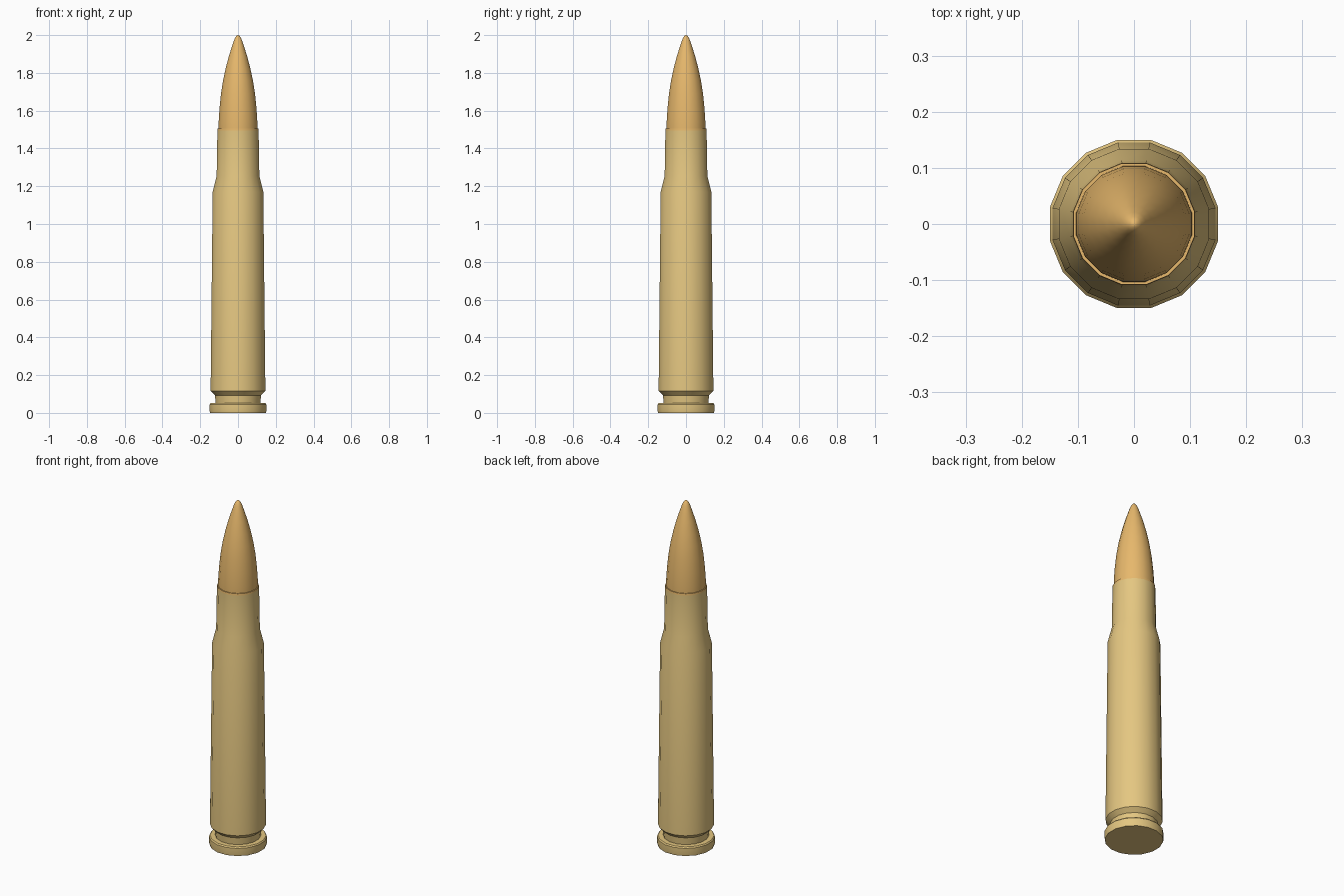
import bpy, bmesh, math

if "Cube" in bpy.data.objects:
    bpy.data.objects.remove(bpy.data.objects["Cube"])

SIDES = 16
K = 1 / math.cos(math.pi / SIDES)  # flat-to-flat half width -> corner radius


def material(name, colour):
    m = bpy.data.materials.new(name)
    m.diffuse_color = colour
    m.use_nodes = True
    m.node_tree.nodes["Principled BSDF"].inputs["Base Color"].default_value = m.diffuse_color
    return m


def lathe(name, profile, mat, angle):
    """Revolve (half width, z) pairs; a zero radius closes to a point."""
    bm = bmesh.new()
    rings = []
    for r, z in profile:
        if r == 0:
            rings.append([bm.verts.new((0, 0, z))] * SIDES)
            continue
        rings.append([bm.verts.new((r * K * math.cos((i + .5) * math.tau / SIDES),
                                    r * K * math.sin((i + .5) * math.tau / SIDES), z))
                      for i in range(SIDES)])
    for a, b in zip(rings, rings[1:]):
        for i in range(SIDES):
            j = (i + 1) % SIDES
            bm.faces.new(dict.fromkeys((a[i], a[j], b[j], b[i])))
    bmesh.ops.recalc_face_normals(bm, faces=bm.faces)
    me = bpy.data.meshes.new(name)
    bm.to_mesh(me)
    bm.free()
    me.materials.append(mat)
    ob = bpy.data.objects.new(name, me)
    bpy.context.collection.objects.link(ob)
    bpy.ops.object.select_all(action='DESELECT')
    bpy.context.view_layer.objects.active = ob
    ob.select_set(True)
    bpy.ops.object.shade_smooth_by_angle(angle=math.radians(angle))
    return ob


brass = material("brass", (0.78, 0.57, 0.22, 1))
copper = material("copper", (0.80, 0.48, 0.15, 1))

# Case: rim, extractor groove, tapered body, shoulder and neck
lathe("case", [(0, 0), (0.148, 0), (0.15, 0.01), (0.15, 0.045), (0.145, 0.052),
               (0.118, 0.052), (0.122, 0.093), (0.145, 0.116), (0.134, 1.17),
               (0.113, 1.255), (0.109, 1.495)], brass, 25)

# Tip: copper lip at the case mouth and a curved nose
lathe("tip", [(0.109, 1.495), (0.108, 1.506), (0.103, 1.506), (0.1025, 1.54),
              (0.098, 1.61), (0.090, 1.69), (0.079, 1.76), (0.065, 1.825),
              (0.048, 1.89), (0.032, 1.94), (0.021, 1.973), (0.013, 1.99),
              (0.006, 1.998), (0, 2.0)], copper, 50)
